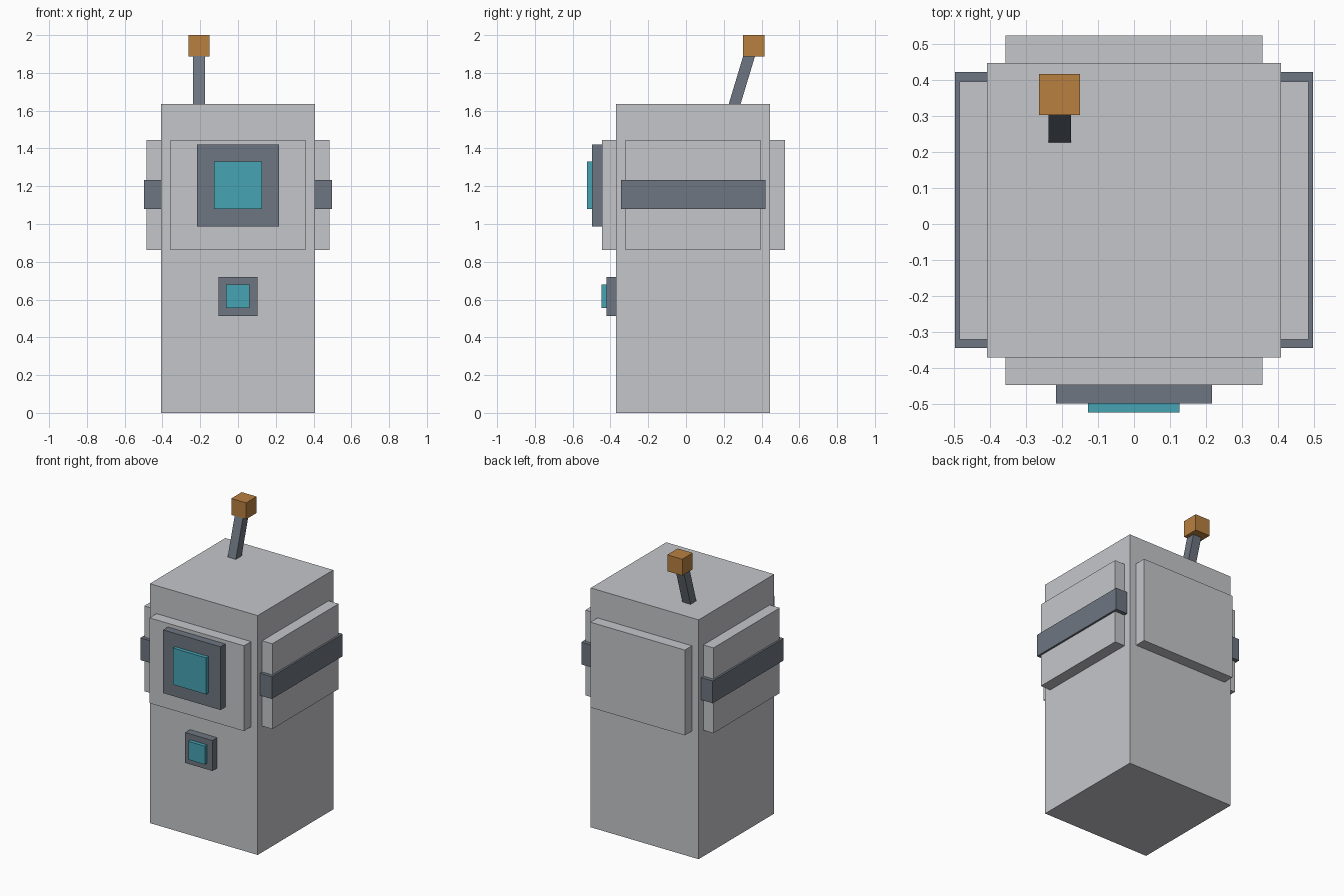
import bpy
import math
from mathutils import Matrix, Vector

if "Cube" in bpy.data.objects:
    bpy.data.objects.remove(bpy.data.objects["Cube"])


def srgb(r, g, b):
    lin = [(c / 255 / 12.92) if c < 11 else ((c / 255 + 0.055) / 1.055) ** 2.4 for c in (r, g, b)]
    return (*lin, 1.0)


def material(name, rgb):
    mat = bpy.data.materials.new(name)
    mat.diffuse_color = srgb(*rgb)
    mat.use_nodes = True
    mat.node_tree.nodes["Principled BSDF"].inputs["Base Color"].default_value = mat.diffuse_color
    return mat


GREY = material("light_grey", (197, 198, 202))
SLATE = material("slate", (110, 118, 129))
TEAL = material("teal", (70, 164, 180))
ORANGE = material("orange", (184, 128, 64))


def box(name, mat, x, y, z):
    """Axis-aligned box from its (min, max) ranges."""
    bpy.ops.mesh.primitive_cube_add(size=1)
    ob = bpy.context.object
    ob.name = name
    size = [b - a for a, b in (x, y, z)]
    mid = Vector([(a + b) / 2 for a, b in (x, y, z)])
    ob.data.transform(Matrix.Diagonal((*size, 1)))
    ob.location = mid
    ob.data.materials.append(mat)
    return ob


W = 0.408                        # half width of the body
FRONT, BACK = -0.37, 0.446
PANEL_Z = (0.862, 1.445)

# Body
box("body", GREY, (-W, W), (FRONT, BACK), (0, 1.636))

# Raised panels on front and back
box("front_panel", GREY, (-0.357, 0.357), (-0.446, FRONT), PANEL_Z)
box("back_panel", GREY, (-0.357, 0.357), (BACK, 0.523), PANEL_Z)

# Side panels, each crossed by a horizontal strap
for side, s in (("left", -1), ("right", 1)):
    box(side + "_panel", GREY, sorted((s * W, s * 0.484)), (-0.321, 0.395), PANEL_Z)
    box(side + "_strap", SLATE, sorted((s * W, s * 0.497)), (-0.344, 0.421), (1.08, 1.232))

# Eye screen
box("eye_frame", SLATE, (-0.217, 0.216), (-0.498, -0.446), (0.988, 1.42))
box("eye_lens", TEAL, (-0.127, 0.126), (-0.523, -0.498), (1.08, 1.33))

# Chest button
box("button_frame", SLATE, (-0.104, 0.102), (-0.422, FRONT), (0.512, 0.72))
box("button_light", TEAL, (-0.063, 0.062), (-0.447, -0.422), (0.555, 0.68))

# Antenna leaning backwards, with a cube tip
foot, top = Vector((-0.206, 0.25, 1.61)), Vector((-0.206, 0.345, 1.925))
length = (top - foot).length
rod = box("antenna_rod", SLATE, (-0.031, 0.031), (-0.03, 0.03), (-length / 2, length / 2))
rod.location = (foot + top) / 2
rod.rotation_euler.x = -math.atan2(top.y - foot.y, top.z - foot.z)
box("antenna_tip", ORANGE, (-0.263, -0.15), (0.303, 0.416), (1.888, 2.0))
